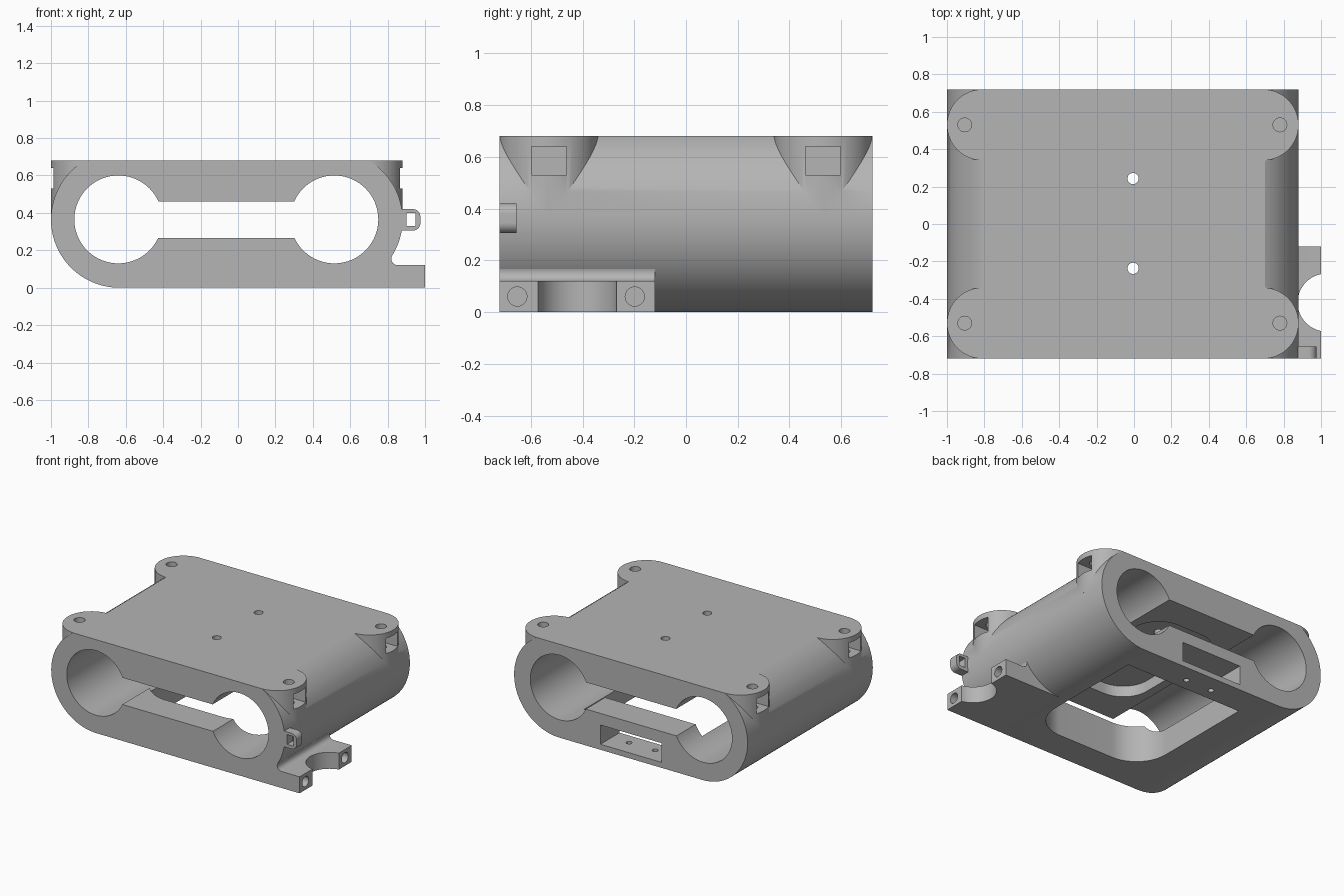
import bpy, bmesh
from math import cos, sin, radians, pi

if "Cube" in bpy.data.objects:
    bpy.data.objects.remove(bpy.data.objects["Cube"], do_unlink=True)

grey = bpy.data.materials.new("plain grey")
grey.use_nodes = True
colour = (0.46, 0.46, 0.46, 1)
grey.diffuse_color = colour
grey.node_tree.nodes["Principled BSDF"].inputs["Base Color"].default_value = colour


def arc(cx, cy, r, a0, a1, steps=48):
    angles = [radians(a0 + (a1 - a0) * i / steps) for i in range(steps + 1)]
    return [(cx + r * cos(a), cy + r * sin(a)) for a in angles]


def circle(cx, cy, r, steps=64):
    return arc(cx, cy, r, 0, 360, steps)[:-1]


def rect(a0, a1, b0, b1):
    return [(a0, b0), (a1, b0), (a1, b1), (a0, b1)]


def rounded(a0, a1, b0, b1, r):
    return (arc(a1 - r, b1 - r, r, 0, 90, 16) + arc(a0 + r, b1 - r, r, 90, 180, 16)
            + arc(a0 + r, b0 + r, r, 180, 270, 16) + arc(a1 - r, b0 + r, r, 270, 360, 16))


def prism(name, outline, axis, lo, hi):
    """Extrude a flat outline along one axis."""
    place = {"x": lambda p, t: (t, p[0], p[1]),
             "y": lambda p, t: (p[0], t, p[1]),
             "z": lambda p, t: (p[0], p[1], t)}[axis]
    bm = bmesh.new()
    ends = [[bm.verts.new(place(p, t)) for p in outline] for t in (lo, hi)]
    bm.faces.new(ends[0])
    bm.faces.new(ends[1])
    n = len(outline)
    for i in range(n):
        j = (i + 1) % n
        bm.faces.new((ends[0][i], ends[0][j], ends[1][j], ends[1][i]))
    bmesh.ops.recalc_face_normals(bm, faces=bm.faces)
    mesh = bpy.data.meshes.new(name)
    bm.to_mesh(mesh)
    bm.free()
    mesh.materials.append(grey)
    ob = bpy.data.objects.new(name, mesh)
    bpy.context.collection.objects.link(ob)
    return ob


def combine(target, tool, operation):
    mod = target.modifiers.new(operation.lower(), "BOOLEAN")
    mod.operation = operation
    mod.solver = "EXACT"
    mod.object = tool
    bpy.context.view_layer.objects.active = target
    bpy.ops.object.modifier_apply(modifier=mod.name)
    bpy.data.objects.remove(tool, do_unlink=True)


# Main dimensions
right_x, left_x, mid_z = 0.515, -0.635, 0.365
outer, bore, half, top = 0.365, 0.235, 0.72, 0.68
middle = (right_x + left_x) / 2

# Body: a stadium section with a flattened top
body = prism("twin_tube_body",
             arc(right_x, mid_z, outer, -90, 59.66) + arc(left_x, mid_z, outer, 120.34, 270),
             "y", -half, half)


def add(*args):
    combine(body, prism("addition", *args), "UNION")


def cut(*args):
    combine(body, prism("cutter", *args), "DIFFERENCE")


# Corner ears
for x in (0.69, -0.81):
    for y in (-0.53, 0.53):
        add(circle(x, y, 0.19), "z", 0.38, top)

# Side bracket with a filleted root
add([(0.55, 0), (1, 0), (1, 0.12)] + arc(0.855, 0.155, 0.035, 270, 160, 12)
    + [(0.78, 0.19), (0.55, 0.19)], "y", -half, -0.12)

# Small cable loop
add(rounded(0.84, 0.975, 0.305, 0.42, 0.04), "y", -half, -0.655)
cut(rect(0.9, 0.95, 0.33, 0.4), "y", -0.8, -0.6)

# Tube bores and the slot that joins them
for x in (right_x, left_x - 0.005):
    cut(circle(x, mid_z, bore, 96), "y", -0.8, 0.8)
cut(rect(-0.5, 0.4, 0.265, 0.46), "y", -0.8, 0.8)

# Bottom opening with rounded front corners
cut([(0.47, 0.5), (-0.48, 0.5)] + arc(-0.23, -0.25, 0.25, 180, 270, 20)
    + arc(0.22, -0.25, 0.25, 270, 360, 20), "z", -0.1, 0.36)

# Shallow rounded recess in the ceiling
cut(rounded(middle - 0.3, middle + 0.3, -0.5, 0.5, 0.2), "z", 0.4, 0.54)

# Back window and the two screw holes in its sill
cut(rect(middle - 0.245, middle + 0.245, 0.04, 0.18), "y", 0.4, 0.8)
for side in (-1, 1):
    cut(circle(middle + side * 0.105, 0.59, 0.02, 24), "z", -0.1, 0.1)

# Ear screw holes and square nut pockets
for hole_x, x0, x1 in ((0.78, 0.71, 0.95), (-0.905, -1.1, -0.835)):
    for y in (-0.53, 0.53):
        cut(circle(hole_x, y, 0.037, 32), "z", 0.5, 0.8)
        cut(rect(y - 0.068, y + 0.068, 0.53, 0.64), "x", x0, x1)

# Top plate holes
for y in (-0.237, 0.243):
    cut(circle(-0.005, y, 0.03, 32), "z", 0.4, 0.8)

# Bracket notch and screw holes
cut(circle(1.03, -0.42, 0.155), "z", -0.1, 0.125)
for y in (-0.652, -0.198):
    cut(circle(y, 0.06, 0.037, 32), "x", 0.85, 1.1)

# Smooth the curves and keep the edges sharp
bpy.ops.object.select_all(action="DESELECT")
body.select_set(True)
bpy.context.view_layer.objects.active = body
bpy.ops.object.shade_smooth_by_angle(angle=pi / 6)
